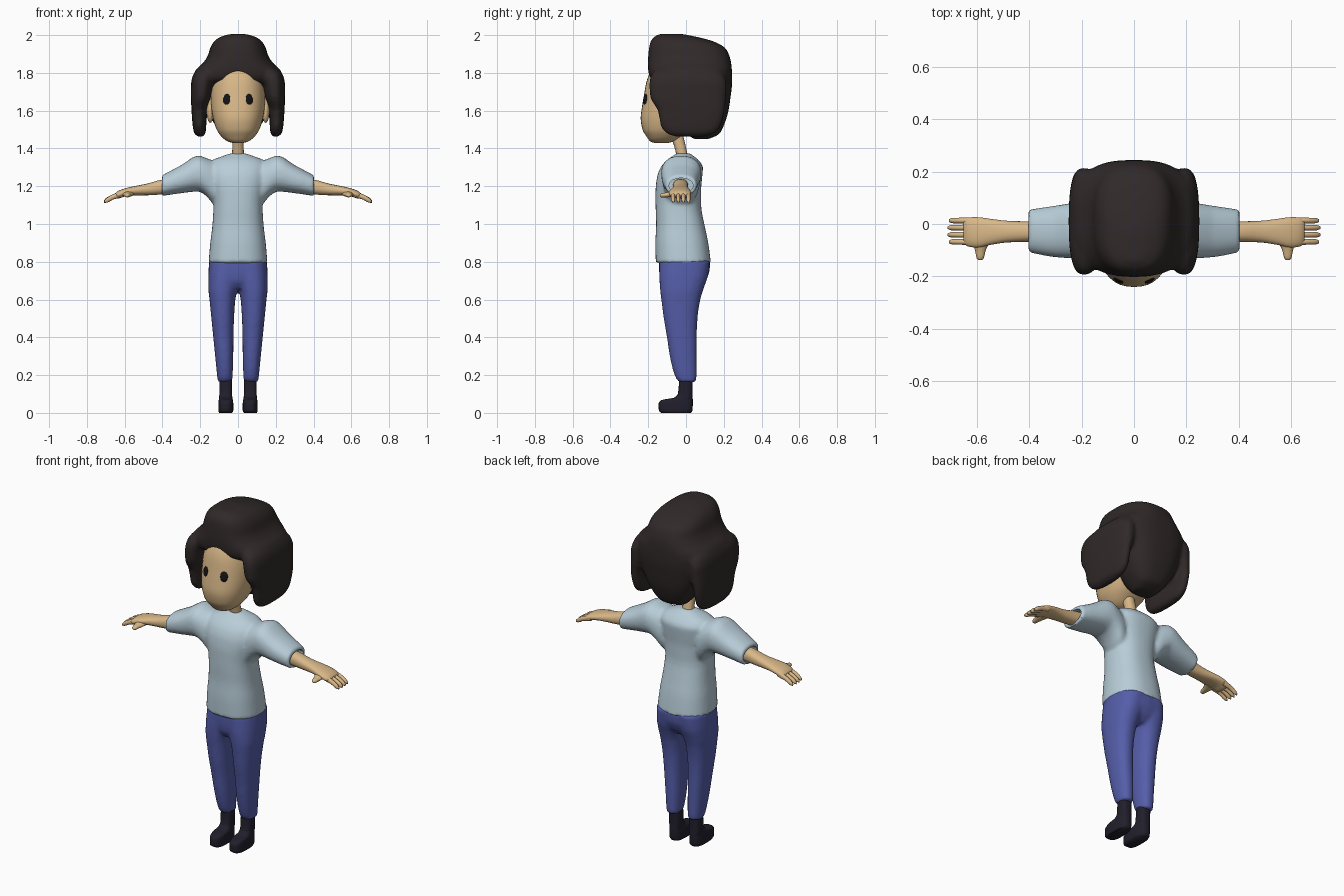
import bpy, bmesh, math
from mathutils import Matrix, Vector

if "Cube" in bpy.data.objects:
    bpy.data.objects.remove(bpy.data.objects["Cube"])


def material(name, rgb):
    m = bpy.data.materials.new(name)
    m.diffuse_color = (*rgb, 1)
    m.use_nodes = True
    m.node_tree.nodes["Principled BSDF"].inputs["Base Color"].default_value = m.diffuse_color
    return m


SKIN = material("skin tan", (0.694, 0.479, 0.246))
HAIR = material("hair dark brown", (0.030, 0.022, 0.022))
SHIRT = material("shirt pale blue", (0.485, 0.617, 0.694))
PANTS = material("trouser blue", (0.091, 0.112, 0.402))
BOOT = material("boot navy black", (0.015, 0.0137, 0.024))
EYE = material("eye black", (0.007, 0.007, 0.009))


def refine(rings, steps):
    """Monotone cubic interpolation of the rings along their first value."""
    n = len(rings)
    d = [[(b[k] - a[k]) / (b[0] - a[0]) for k in range(5)] for a, b in zip(rings, rings[1:])]

    def slope(i, k):
        if i == 0 or i == n - 1:
            return d[min(i, n - 2)][k]
        p, q = d[i - 1][k], d[i][k]
        return 2 * p * q / (p + q) if p * q > 0 else 0

    out = []
    for i in range(n - 1):
        h = rings[i + 1][0] - rings[i][0]
        for j in range(steps):
            u = j / steps
            out.append([(2*u**3 - 3*u*u + 1) * rings[i][k] + (u**3 - 2*u*u + u) * h * slope(i, k)
                        + (3*u*u - 2*u**3) * rings[i + 1][k] + (u**3 - u*u) * h * slope(i + 1, k)
                        for k in range(5)])
    return out + [list(rings[-1])]


def loft(bm, rings, axis='z', side=1, power=2.3, sides=28, steps=3):
    """Closed skin through rings (position, a0, a1, b0, b1) along an axis."""
    loops = []
    for t, a0, a1, b0, b1 in refine(rings, steps):
        loop = []
        for i in range(sides):
            ang = 2 * math.pi * i / sides
            c, s = math.cos(ang), math.sin(ang)
            a = (a0 + a1) / 2 + (a1 - a0) / 2 * math.copysign(abs(c) ** (2 / power), c)
            b = (b0 + b1) / 2 + (b1 - b0) / 2 * math.copysign(abs(s) ** (2 / power), s)
            x, y, z = {'z': (a, b, t), 'x': (t, a, b), 'y': (a, t, b)}[axis]
            loop.append(bm.verts.new((x * side, y, z)))
        loops.append(loop)
    faces = [bm.faces.new(loops[0]), bm.faces.new(loops[-1])]
    for l, m in zip(loops, loops[1:]):
        for i in range(sides):
            j = (i + 1) % sides
            faces.append(bm.faces.new((l[i], l[j], m[j], m[i])))
    bmesh.ops.recalc_face_normals(bm, faces=faces)


def sym(rows):
    """Rings mirrored about x = 0 from (z, half width, y0, y1)."""
    return [(z, -w, w, y0, y1) for z, w, y0, y1 in rows]


def finish(bm, name, mat, voxel=0, smooth=5, cutter=None, angle=50):
    mesh = bpy.data.meshes.new(name)
    bm.to_mesh(mesh)
    bm.free()
    mesh.materials.append(mat)
    ob = bpy.data.objects.new(name, mesh)
    bpy.context.collection.objects.link(ob)
    bpy.ops.object.select_all(action='DESELECT')
    ob.select_set(True)
    bpy.context.view_layer.objects.active = ob
    if voxel:
        r = ob.modifiers.new("blend", 'REMESH')
        r.mode, r.voxel_size = 'VOXEL', voxel
        s = ob.modifiers.new("soften", 'SMOOTH')
        s.factor, s.iterations = 0.5, smooth
    if cutter:
        b = ob.modifiers.new("cut", 'BOOLEAN')
        b.operation, b.object, b.solver = 'DIFFERENCE', cutter, 'EXACT'
    for m in list(ob.modifiers):
        bpy.ops.object.modifier_apply(modifier=m.name)
    if cutter:
        bpy.data.objects.remove(cutter)
        bpy.context.view_layer.objects.active = ob
    bpy.ops.object.shade_smooth_by_angle(angle=math.radians(angle))
    return ob


# Head with neck and ears
bm = bmesh.new()
loft(bm, sym([(1.43, .03, -.17, -.09), (1.436, .052, -.187, -.07), (1.46, .085, -.207, -.03),
              (1.50, .113, -.23, .02), (1.56, .132, -.24, .07), (1.62, .142, -.233, .1),
              (1.68, .145, -.223, .12), (1.75, .138, -.21, .12), (1.82, .11, -.18, .09),
              (1.87, .05, -.12, .03)]), steps=4, sides=36)
loft(bm, sym([(1.34, .033, -.045, .014), (1.41, .03, -.062, -.001), (1.49, .03, -.09, -.02)]))
for s in (-1, 1):
    bmesh.ops.create_uvsphere(bm, u_segments=16, v_segments=10, radius=1,
                              matrix=Matrix.LocRotScale(Vector((s * .147, -.055, 1.605)), None,
                                                        Vector((.02, .035, .07))))
head = finish(bm, "head", SKIN)

# Eyes laid on the face
bpy.context.view_layer.update()
bm = bmesh.new()
for s in (-1, 1):
    hit, loc, nor, _ = head.ray_cast(Vector((s * .06, -1, 1.66)), Vector((0, 1, 0)))
    bmesh.ops.create_uvsphere(bm, u_segments=20, v_segments=8, radius=1,
                              matrix=Matrix.LocRotScale(loc, nor.to_track_quat('Z', 'Y'),
                                                        Vector((.021, .029, .006))))
finish(bm, "eyes", EYE)

# Hair: crown and nape with two hanging side locks, opened for the face
bm = bmesh.new()
loft(bm, [(-.5, -.14, .14, 1.35, 1.81), (-.05, -.14, .14, 1.35, 1.81)], 'y', power=2, sides=48)
face_cutter = finish(bm, "face_cutter", HAIR)
face_cutter.hide_render = True
bm = bmesh.new()
loft(bm, sym([(1.45, .06, .04, .12), (1.475, .085, .01, .175), (1.52, .12, -.01, .2),
              (1.60, .16, -.03, .225), (1.68, .19, -.06, .237), (1.73, .215, -.13, .243),
              (1.77, .236, -.19, .244), (1.81, .228, -.2, .243), (1.85, .187, -.202, .24),
              (1.89, .16, -.2, .23), (1.93, .148, -.196, .21), (1.965, .128, -.188, .15),
              (1.99, .095, -.17, .06), (2.006, .04, -.14, -.02)]), power=2.7, sides=48)
for s in (-1, 1):
    loft(bm, [(1.463, .185, .215, -.06, .09), (1.48, .172, .232, -.105, .15),
              (1.52, .168, .24, -.135, .185), (1.60, .165, .246, -.15, .205),
              (1.67, .142, .249, -.19, .212), (1.74, .13, .249, -.195, .215),
              (1.79, .12, .238, -.185, .2), (1.83, .12, .2, -.14, .15)], side=s, power=2.6)
finish(bm, "hair", HAIR, voxel=.011, smooth=6, cutter=face_cutter)

# Shirt: torso and puffed sleeves with hollow cuffs
bm = bmesh.new()
for s in (-1, 1):
    loft(bm, [(.365, -.09, .038, 1.163, 1.243), (.45, -.09, .038, 1.163, 1.243)], 'x', s, power=2)
cuff_cutter = finish(bm, "cuff_cutter", SHIRT)
cuff_cutter.hide_render = True
bm = bmesh.new()
loft(bm, sym([(.793, .156, -.16, .132), (.9, .147, -.162, .118), (1.0, .135, -.158, .097),
              (1.1, .13, -.161, .08), (1.18, .14, -.161, .08), (1.25, .155, -.153, .086),
              (1.3, .155, -.134, .09), (1.34, .13, -.1, .065), (1.36, .08, -.07, .04),
              (1.374, .04, -.052, .022)]), power=2.4, sides=40)
for s in (-1, 1):
    loft(bm, [(.08, -.11, .05, 1.08, 1.32), (.13, -.12, .07, 1.105, 1.335),
              (.17, -.128, .078, 1.15, 1.35), (.21, -.132, .082, 1.172, 1.363),
              (.3, -.127, .07, 1.163, 1.312), (.402, -.108, .055, 1.148, 1.258)], 'x', s)
finish(bm, "shirt", SHIRT, voxel=.01, cutter=cuff_cutter)

# Trousers: hips and two tapering legs
bm = bmesh.new()
loft(bm, sym([(.66, .1, -.11, .07), (.7, .15, -.136, .105), (.76, .156, -.143, .126),
              (.81, .153, -.144, .128)]), power=2.4)
for s in (-1, 1):
    loft(bm, [(.163, .032, .107, -.037, .051), (.19, .029, .11, -.057, .056),
              (.3, .025, .121, -.086, .057), (.4, .024, .131, -.101, .057),
              (.5, .021, .141, -.118, .061), (.6, .014, .151, -.131, .076),
              (.66, .0, .157, -.138, .094), (.72, -.02, .157, -.141, .115),
              (.8, -.05, .152, -.141, .127)], side=s)
finish(bm, "trousers", PANTS, voxel=.01, smooth=4)

# Boots: foot rising into the ankle shaft
bm = bmesh.new()
for s in (-1, 1):
    loft(bm, [(0, .031, .099, -.13, .026), (.012, .025, .104, -.144, .034),
              (.05, .025, .104, -.145, .036), (.068, .027, .102, -.13, .036),
              (.08, .03, .1, -.065, .035), (.1, .031, .099, -.043, .034),
              (.19, .031, .099, -.035, .034)], side=s, power=2.8)
finish(bm, "boots", BOOT, angle=60)

# Arms with hands, four fingers and a thumb
for s, label in ((-1, "right_arm"), (1, "left_arm")):
    bm = bmesh.new()
    loft(bm, [(.34, -.07, .013, 1.168, 1.24), (.4, -.068, .01, 1.157, 1.235),
              (.48, -.07, .012, 1.152, 1.214), (.55, -.08, .02, 1.151, 1.2),
              (.6, -.09, .026, 1.145, 1.188), (.635, -.085, .025, 1.135, 1.175),
              (.65, -.07, .013, 1.143, 1.163)], 'x', s)
    for y, tip in ((.013, 0), (-.014, .004), (-.041, .004), (-.068, 0)):
        loft(bm, [(.61, y - .012, y + .012, 1.142, 1.173), (.66, y - .011, y + .011, 1.13, 1.158),
                  (.693 + tip, y - .01, y + .01, 1.113, 1.139),
                  (.706 + tip, y - .005, y + .005, 1.112, 1.126)], 'x', s, power=2, sides=12)
    loft(bm, [(-.138, .58, .593, 1.146, 1.156), (-.13, .573, .6, 1.141, 1.162),
              (-.1, .565, .606, 1.141, 1.168), (-.06, .545, .62, 1.146, 1.18)],
         'y', s, power=2, sides=14)
    finish(bm, label, SKIN, angle=60)
